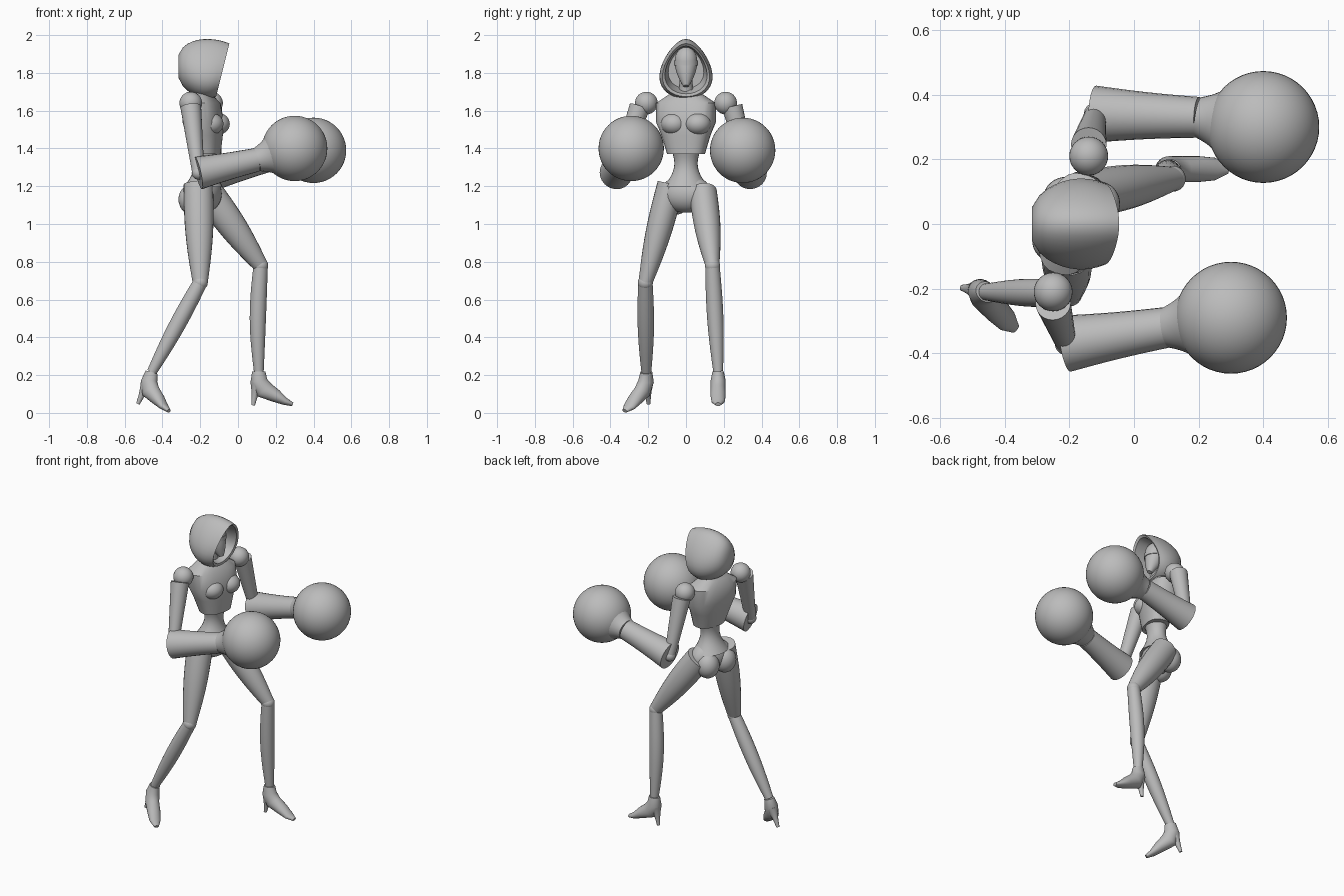
import bpy, bmesh, math
from mathutils import Vector

if "Cube" in bpy.data.objects:
    bpy.data.objects.remove(bpy.data.objects["Cube"])

shade = (0.5, 0.5, 0.5, 1)
grey = bpy.data.materials.new("plain grey")
grey.use_nodes = True
grey.diffuse_color = shade
grey.node_tree.nodes["Principled BSDF"].inputs["Base Color"].default_value = shade


def finish(name, bm):
    """Turn a bmesh into a smooth shaded object that keeps its sharp edges."""
    bmesh.ops.recalc_face_normals(bm, faces=bm.faces)
    mesh = bpy.data.meshes.new(name)
    bm.to_mesh(mesh)
    bm.free()
    mesh.materials.append(grey)
    ob = bpy.data.objects.new(name, mesh)
    bpy.context.collection.objects.link(ob)
    bpy.ops.object.select_all(action='DESELECT')
    ob.select_set(True)
    bpy.context.view_layer.objects.active = ob
    bpy.ops.object.shade_smooth_by_angle(angle=math.radians(40))
    return ob


def skin(name, loops):
    """Join closed point loops into one capped skin."""
    bm = bmesh.new()
    rings = [[bm.verts.new(point) for point in loop] for loop in loops]
    for lower, upper in zip(rings, rings[1:]):
        for i in range(len(lower)):
            bm.faces.new((lower[i - 1], lower[i], upper[i], upper[i - 1]))
    bm.faces.new(rings[0])
    bm.faces.new(rings[-1])
    return finish(name, bm)


def oval(centre, across, along, power=1.0, count=24):
    """Closed loop spanned by two half axes; a power below one squares it off."""
    loop = []
    for k in range(count):
        angle = math.tau * k / count
        c, s = math.cos(angle), math.sin(angle)
        c = math.copysign(abs(c) ** power, c)
        s = math.copysign(abs(s) ** power, s)
        loop.append(centre + across * c + along * s)
    return loop


def limb(name, start, end, start_radius, end_radius, bulge=0.0, flat=1.0, bow=0.0, steps=10):
    """Tapered tube that swells by bulge and bends by bow halfway along."""
    start, end = Vector(start), Vector(end)
    axis = (end - start).normalized()
    across = (Y - axis * axis.dot(Y)).normalized()
    along = axis.cross(across)
    loops = []
    for i in range(steps + 1):
        t = i / steps
        swell = math.sin(math.pi * t)
        radius = start_radius + (end_radius - start_radius) * t + bulge * swell
        centre = start.lerp(end, t) + X * bow * swell
        loops.append(oval(centre, across * radius * flat, along * radius))
    return skin(name, loops)


def ball(name, centre, size, turn=0.0, segments=32):
    bm = bmesh.new()
    bmesh.ops.create_uvsphere(bm, u_segments=segments, v_segments=segments // 2, radius=1)
    bmesh.ops.scale(bm, vec=size if isinstance(size, tuple) else (size, size, size), verts=bm.verts)
    ob = finish(name, bm)
    ob.location = centre
    ob.rotation_euler.z = turn
    return ob


X, Y, Z = Vector((1, 0, 0)), Vector((0, 1, 0)), Vector((0, 0, 1))

# Torso, turned slightly towards the right
turn = math.radians(-15)
front = Vector((math.cos(turn), math.sin(turn), 0))
side = Z.cross(front)

chest = []
for z, half_width, half_depth in [(1.71, .05, .04), (1.68, .1, .06), (1.64, .16, .09),
                                  (1.54, .16, .1), (1.47, .13, .09), (1.37, .1, .07)]:
    centre = Vector((-.03 - z / 10, 0, z))
    chest.append(oval(centre, side * half_width, front * half_depth, power=.8))
skin("chest", chest)

limb("waist", (-.17, 0, 1.4), (-.18, 0, 1.2), .07, .1, bulge=-.03, flat=1.15)
ball("pelvis", (-.18, 0, 1.16), (.09, .14, .1), turn)
limb("neck", (-.2, 0, 1.66), (-.17, 0, 1.8), .045, .036, bulge=-.005)

for label, sign in (("left", 1), ("right", -1)):
    bust = Vector((-.13, 0, 1.53)) + side * sign * .065
    ball(label + "_bust", bust, (.07, .07, .06), turn)
    buttock = Vector((-.18, 0, 1.13)) + side * sign * .065 - front * .05
    ball(label + "_buttock", buttock, (.07, .07, .08), turn)

# Hood: outer shell from back to slanted rim, then the hollow inside
slices = [(i / 10, 1) for i in range(11)] + [(.97, .88), (.5, .7)]
hood = []
for t, shrink in slices:
    size = shrink * math.sin(math.pi * (.02 + .72 * t)) ** .35
    centre = Vector((-.316 + .235 * t, 0, 1.835 - .02 * t))
    upright = (Z + X * t * t / 4) * .157 * size
    loop = oval(centre, Y * .135 * size, upright, count=32)
    # The outline narrows towards the crown
    for point in loop:
        point.y *= 1 - 2 * (point.z - centre.z)
    hood.append(loop)
skin("hood", hood)

# Face mask with a pointed chin and a visor band
ball("head", (-.16, 0, 1.86), (.06, .06, .08))
limb("chin", (-.16, 0, 1.84), (-.12, 0, 1.73), .06, .015, bulge=.006)
limb("visor", (-.16, 0, 1.84), (-.16, 0, 1.865), .063, .063, steps=1)


# Arms: shoulder ball, upper arm, flared forearm and round glove
def arm(label, sign, shoulder, elbow, wrist, glove):
    shoulder, elbow, wrist, glove = map(Vector, (shoulder, elbow, wrist, glove))
    ball(label + "_shoulder", shoulder, .06)
    limb(label + "_upper_arm", shoulder + Y * sign * .035 - Z * .02, elbow, .055, .032)
    ball(label + "_elbow", elbow, .035)
    limb(label + "_forearm", elbow, wrist, .088, .063, bulge=-.003)
    limb(label + "_cuff", wrist, wrist.lerp(glove, .5), .063, .125, bulge=-.008)
    ball(label + "_glove", glove, .173, segments=48)


arm("left", 1, (-.14, .21, 1.64), (-.12, .34, 1.27), (.2, .33, 1.35), (.4, .3, 1.39))
arm("right", -1, (-.25, -.21, 1.64), (-.21, -.37, 1.27), (.1, -.32, 1.34), (.3, -.29, 1.4))


# High heeled shoe, laid out forward and up from the ankle
def shoe(label, ankle, forward, upward):
    forward, upward = Vector(forward).normalized(), Vector(upward)
    upward = (upward - forward * upward.dot(forward)).normalized()
    across = upward.cross(forward)

    def place(ahead, below):
        return ankle + forward * ahead - upward * below

    loops = []
    for ahead, below, half_width, half_height, tilt in [
            (0, 0, .03, .035, 0), (0, .05, .04, .045, .2), (.03, .1, .04, .05, .7),
            (.09, .13, .04, .035, 1), (.14, .16, .035, .02, 1), (.18, .175, .015, .01, 1.2)]:
        along = forward * math.cos(tilt) + upward * math.sin(tilt)
        loops.append(oval(place(ahead, below), across * half_width, along * half_height))
    skin(label + "_shoe", loops)
    limb(label + "_heel", place(-.01, .06), place(-.03, .18), .035, .01, bulge=-.004)


# Legs: thigh, knee ball, shin and shoe
def leg(label, hip, knee, ankle, forward, upward, hip_radius, bow):
    hip, knee, ankle = map(Vector, (hip, knee, ankle))
    limb(label + "_thigh", hip, knee, hip_radius, .04, bulge=.014, flat=.92)
    ball(label + "_knee", knee, .04)
    limb(label + "_shin", knee, ankle, .038, .026, bulge=.011, bow=bow)
    shoe(label, ankle, forward, upward)


leg("left", (-.16, .09, 1.17), (.12, .14, .78), (.11, .17, .22),
    forward=(1, 0, 0), upward=Z, hip_radius=.08, bow=-.01)
leg("right", (-.21, -.08, 1.21), (-.2, -.215, .69), (-.457, -.21, .215),
    forward=(.77, -.6, -.2), upward=(.44, -.1, .9), hip_radius=.078, bow=0)
